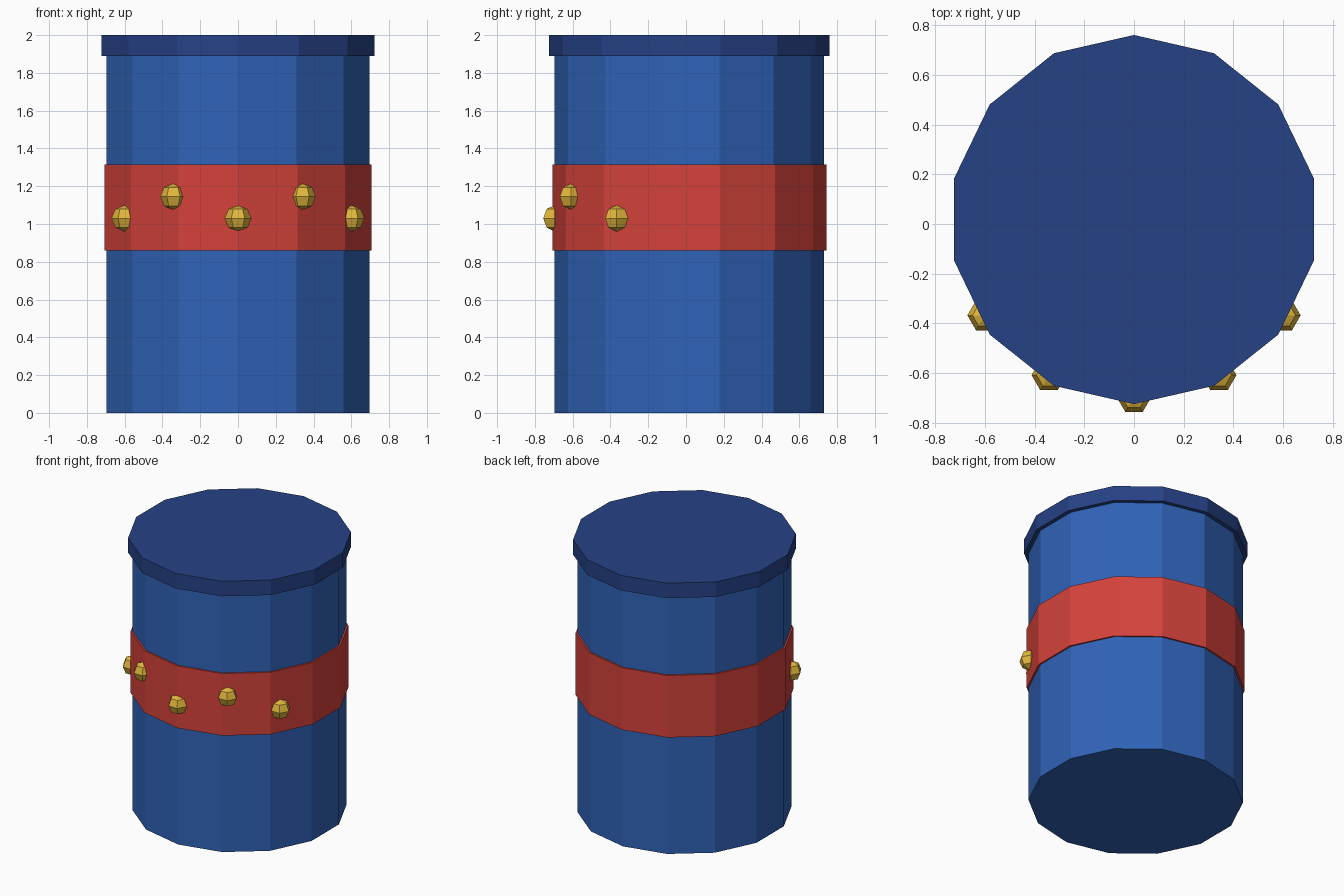
import bpy
import math

if "Cube" in bpy.data.objects:
    bpy.data.objects.remove(bpy.data.objects["Cube"])

CY = 0.018  # barrel axis sits slightly behind the origin


def material(name, rgb):
    m = bpy.data.materials.new(name)
    m.diffuse_color = (*rgb, 1)
    m.use_nodes = True
    m.node_tree.nodes["Principled BSDF"].inputs["Base Color"].default_value = m.diffuse_color
    return m


blue = material("blue", (0.030, 0.125, 0.48))
navy = material("navy", (0.019, 0.054, 0.24))
red = material("red", (0.66, 0.054, 0.043))
gold = material("gold", (0.75, 0.47, 0.045))


def drum(name, radius, z0, z1, mat):
    bpy.ops.mesh.primitive_cylinder_add(
        vertices=14, radius=radius, depth=z1 - z0, location=(0, CY, (z0 + z1) / 2))
    ob = bpy.context.object
    ob.name = name
    ob.data.materials.append(mat)


# Barrel, band and lid
drum("barrel_body", 0.713, 0, 1.89, blue)
drum("band", 0.725, 0.86, 1.315, red)
drum("lid", 0.742, 1.89, 2.0, navy)

# Studs across the front of the band, alternating in height
for i in range(-2, 3):
    a = i * 0.5
    z = 1.145 if i % 2 else 1.03
    bpy.ops.mesh.primitive_uv_sphere_add(
        segments=6, ring_count=4, radius=0.07,
        location=(0.713 * math.sin(a), CY - 0.713 * math.cos(a), z),
        rotation=(0, 0, math.radians(30)))
    ob = bpy.context.object
    ob.name = f"stud_{i + 3}"
    ob.data.materials.append(gold)
